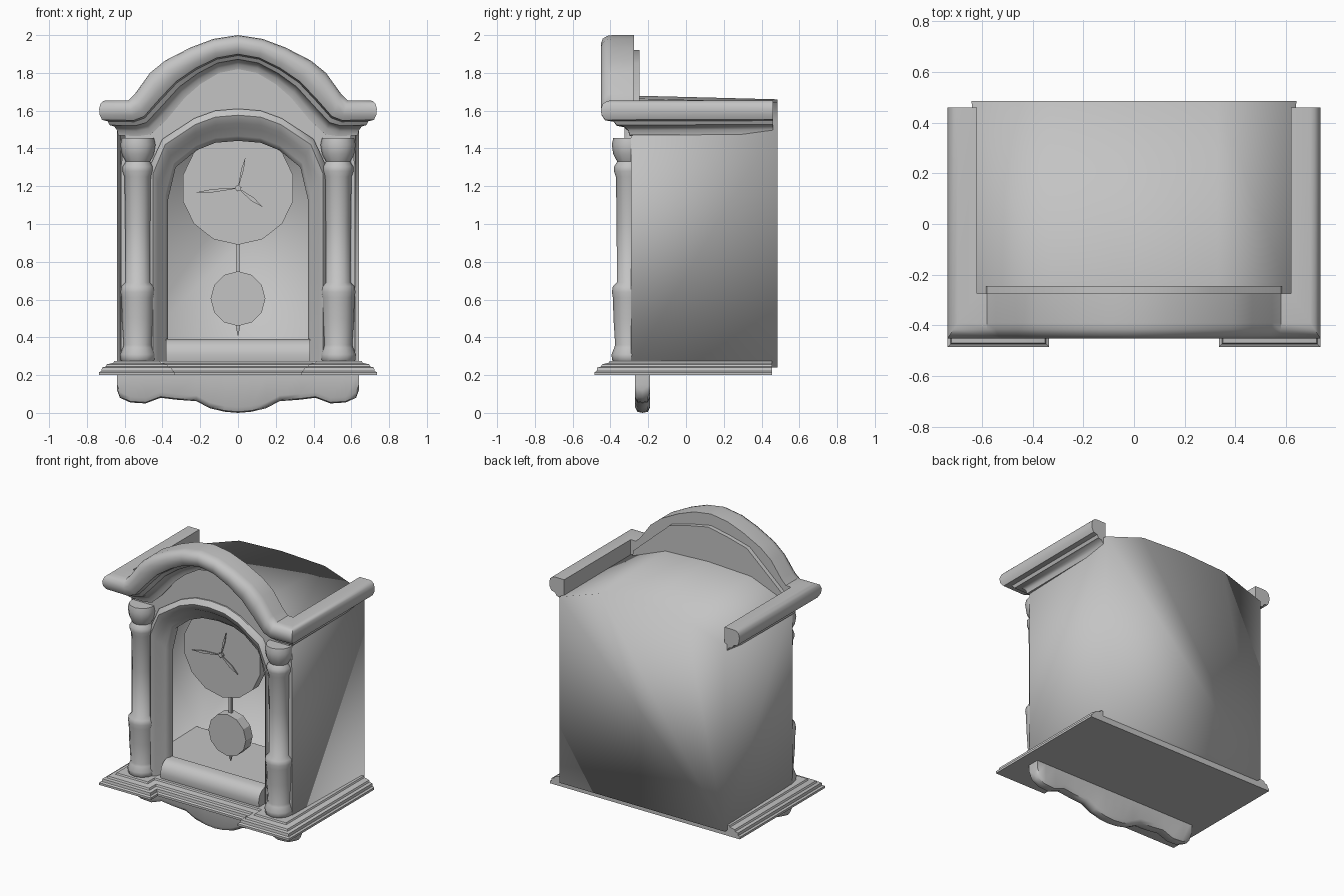
import bpy, bmesh, math

if "Cube" in bpy.data.objects:
    bpy.data.objects.remove(bpy.data.objects["Cube"])

grey = bpy.data.materials.new("plain_grey")
grey.diffuse_color = (0.55, 0.55, 0.55, 1)
grey.use_nodes = True
grey.node_tree.nodes["Principled BSDF"].inputs["Base Color"].default_value = grey.diffuse_color


def make(name, verts, faces, angle=40, outward=True):
    bm = bmesh.new()
    vs = [bm.verts.new(v) for v in verts]
    for f in faces:
        bm.faces.new([vs[i] for i in f])
    if outward:
        bmesh.ops.recalc_face_normals(bm, faces=bm.faces)
    me = bpy.data.meshes.new(name)
    bm.to_mesh(me)
    bm.free()
    me.materials.append(grey)
    ob = bpy.data.objects.new(name, me)
    bpy.context.collection.objects.link(ob)
    bpy.ops.object.select_all(action='DESELECT')
    ob.select_set(True)
    bpy.context.view_layer.objects.active = ob
    if angle:
        bpy.ops.object.shade_smooth_by_angle(angle=math.radians(angle))
    return ob


def loft(name, rings, angle=40, caps=(True, True)):
    """Skin a row of closed rings that all have the same point count."""
    n = len(rings[0])
    verts = [p for r in rings for p in r]
    faces = [(k * n + i, k * n + (i + 1) % n, (k + 1) * n + (i + 1) % n, (k + 1) * n + i)
             for k in range(len(rings) - 1) for i in range(n)]
    if caps[0]:
        faces.append(tuple(range(n)))
    if caps[1]:
        faces.append(tuple(range(len(verts) - n, len(verts))))
    return make(name, verts, faces, angle)


def mirrored(rings):
    """Right half ending on x = 0, continued to the left."""
    return rings + [[(-x, y, z) for x, y, z in r] for r in reversed(rings[:-1])]


def disc(name, z, r, y0, y1, sides, x=0.0):
    ring = lambda y: [(x + r * math.sin(2 * math.pi * i / sides), y,
                       z + r * math.cos(2 * math.pi * i / sides)) for i in range(sides)]
    loft(name, [ring(y0), ring(y1)], 25)


# Hollow case: open front, low arched roof, back panel
def case_ring(w, y, shoulder, top):
    half = [(w, .24), (w, shoulder), (.33, top - .015)]
    pts = half + [(0, top)] + [(-x, z) for x, z in reversed(half)]
    return [(x, y, z) for x, z in pts]

case = loft("case", [case_ring(.62, -.29, 1.55, 1.68), case_ring(.64, .485, 1.54, 1.66)],
            180, (False, True))

# Base with stepped moulding and two projecting plinths
def base_ring(i, z):
    half = [(.735 - i, .455), (.735 - i, -.485 + i), (.335 + i, -.485 + i), (.335 + i, -.41 + i)]
    pts = half + [(-x, y) for x, y in reversed(half)]
    return [(x, y, z) for x, y in pts]

loft("base", [base_ring(i, z) for i, z in
              [(0, .2), (0, .215), (.012, .222), (.015, .24), (.035, .245),
               (.04, .257), (.075, .265), (.08, .275)]], 30)

# Scalloped apron under the base
apron = [(.64, .12), (.625, .08), (.57, .055), (.49, .05), (.41, .08), (.33, .07),
         (.22, .062), (.15, .025), (.07, .006), (0, 0)]
def apron_ring(x, b):
    return [(x, y, z) for y, z in [(-.27, .205), (-.27, b + .03), (-.258, b + .006), (-.23, b),
                                   (-.202, b + .006), (-.19, b + .03), (-.19, .205)]]
loft("apron", mirrored([apron_ring(x, b) for x, b in apron]), 50)

# Door frame moulding and the front panel around it
inner = [(.37, .27), (.37, 1.13), (.33, 1.3), (.22, 1.39), (.12, 1.43), (0, 1.44)]
outer = [(.47, .27), (.47, 1.3), (.40, 1.45), (.23, 1.56), (.12, 1.6), (0, 1.61)]
edge = [(.62, .25), (.62, 1.3), (.58, 1.6), (.3, 1.85), (.15, 1.89), (0, 1.92)]
frame_profile = [(0, -.19), (0, -.22), (.15, -.25), (.4, -.27), (.55, -.305),
                 (.8, -.325), (1, -.3), (1, -.25)]
def mix(a, b, t):
    return a[0] + (b[0] - a[0]) * t, a[1] + (b[1] - a[1]) * t

def strip(a, b, profile):
    rings = []
    for p, q in zip(a, b):
        rings.append([(mix(p, q, t)[0], y, mix(p, q, t)[1]) for t, y in profile])
    return mirrored(rings)

loft("door_frame", strip(inner, outer, frame_profile), 50)
loft("front_panel", strip(outer, edge, [(0, -.29), (1, -.29), (1, -.245), (0, -.245)]), 30)

# Rounded rail at the foot of the door
rail = [(-.2, .275), (-.31, .275), (-.315, .31), (-.305, .35), (-.28, .378), (-.25, .39), (-.2, .39)]
loft("door_rail", [[(x, y, z) for y, z in rail] for x in (-.38, .38)], 50)

# Arched cornice with side returns: t runs from lower to upper edge, o is projection
upper = [(.62, 1.655), (.58, 1.655), (.545, 1.69), (.466, 1.80), (.386, 1.865),
         (.25, 1.935), (.13, 1.98), (0, 2.0)]
lower = [(.62, 1.47), (.53, 1.465), (.46, 1.475), (.38, 1.55), (.28, 1.67),
         (.2, 1.74), (.1, 1.80), (0, 1.82)]
crown = [(0, 0), (0, .015), (.14, .02), (.25, .035), (.29, .06), (.4, .07), (.44, .1),
         (.58, .112), (.75, .115), (.9, .108), (.98, .092), (1, .075), (1, 0)]
rings = [[(.62 + o, .46, 1.475 + .18 * t) for t, o in crown]]
for k, (lo, up) in enumerate(zip(lower, upper)):
    rings.append([(mix(lo, up, t)[0] + (o if k == 0 else 0), -.275 - 1.53 * o, mix(lo, up, t)[1])
                  for t, o in crown])
loft("cornice", mirrored(rings), 40)

# Turned columns
turning = [(.075, .265), (.092, .28), (.094, .31), (.08, .345), (.075, .36), (.084, .5),
           (.087, .61), (.092, .64), (.087, .67), (.066, .69), (.067, 1.0), (.071, 1.25),
           (.082, 1.28), (.08, 1.305), (.064, 1.33), (.085, 1.37), (.093, 1.42), (.085, 1.455)]
for side, cx in (("left", -.53), ("right", .53)):
    loft(side + "_column", [[(cx + r * math.cos(a * math.pi / 6), -.3 + r * math.sin(a * math.pi / 6), z)
                             for a in range(12)] for r, z in turning], 50)

# Dial, pendulum rod and bob
disc("dial", 1.19, .3, -.175, -.11, 14)
disc("pendulum_bob", .605, .145, -.12, -.045, 12)
loft("pendulum_rod", [[(x, y, z) for x, y in ((-.01, -.09), (.01, -.09), (.01, -.07), (-.01, -.07))]
                      for z in (.45, 1.0)], 0)
loft("pendulum_tip", [[(x * s, -.08 + y * s, z) for x, y in ((-.01, -.01), (.01, -.01), (.01, .01), (-.01, .01))]
                      for s, z in ((.2, .41), (1, .45))], 0)

# Hands: slim kites around the dial centre
disc("hand_hub", 1.19, .015, -.195, -.175, 10)
for name, tx, tz, w in (("minute_hand", -.225, 1.167, .009), ("hour_hand", .13, 1.09, .011),
                        ("second_hand", .04, 1.355, .007)):
    dx, dz = tx, tz - 1.19
    n = math.hypot(dx, dz)
    px, pz = -dz / n * w, dx / n * w
    kite = [(-dx * .12, -dz * .12), (dx * .6 + px, dz * .6 + pz), (dx, dz), (dx * .6 - px, dz * .6 - pz)]
    loft(name, [[(x, y, 1.19 + z) for x, z in kite] for y in (-.192, -.184)], 0)
